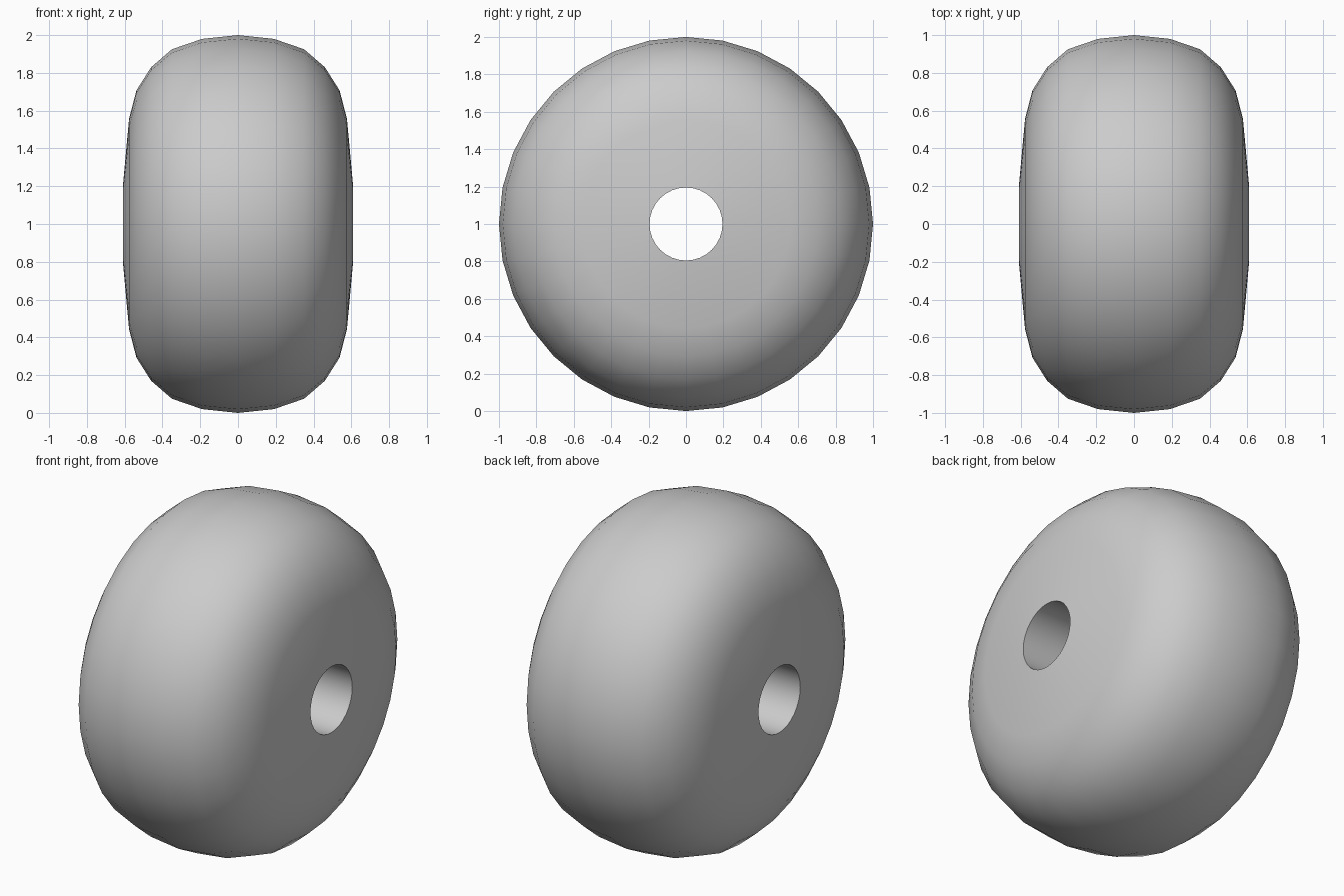
import bpy, bmesh, math

if "Cube" in bpy.data.objects:
    bpy.data.objects.remove(bpy.data.objects["Cube"])

SEGMENTS = 32
HOLE_RADIUS = 0.195

# half profile of the tyre (x, radius), from the tread centre to the hole rim
half = [(0, 1.0), (0.19, 0.98), (0.35, 0.925), (0.46, 0.83),
        (0.538, 0.707), (0.577, 0.556), (0.61, HOLE_RADIUS)]
profile = [(-x, r) for x, r in reversed(half[1:])] + half

# lathe the closed profile around the x axis (last edge forms the axle bore)
bm = bmesh.new()
rings = []
for x, r in profile:
    rings.append([bm.verts.new((x,
                                r * math.sin(2 * math.pi * i / SEGMENTS),
                                r * math.cos(2 * math.pi * i / SEGMENTS)))
                  for i in range(SEGMENTS)])
for k, ring in enumerate(rings):
    following = rings[(k + 1) % len(rings)]
    for i in range(SEGMENTS):
        j = (i + 1) % SEGMENTS
        bm.faces.new((ring[i], ring[j], following[j], following[i]))
bmesh.ops.recalc_face_normals(bm, faces=bm.faces)

mesh = bpy.data.meshes.new("wheel")
bm.to_mesh(mesh)
bm.free()

# wheel resting on the ground
wheel = bpy.data.objects.new("wheel", mesh)
wheel.location.z = 1.0
bpy.context.collection.objects.link(wheel)
bpy.context.view_layer.objects.active = wheel
wheel.select_set(True)
bpy.ops.object.shade_smooth_by_angle(angle=math.radians(40))
